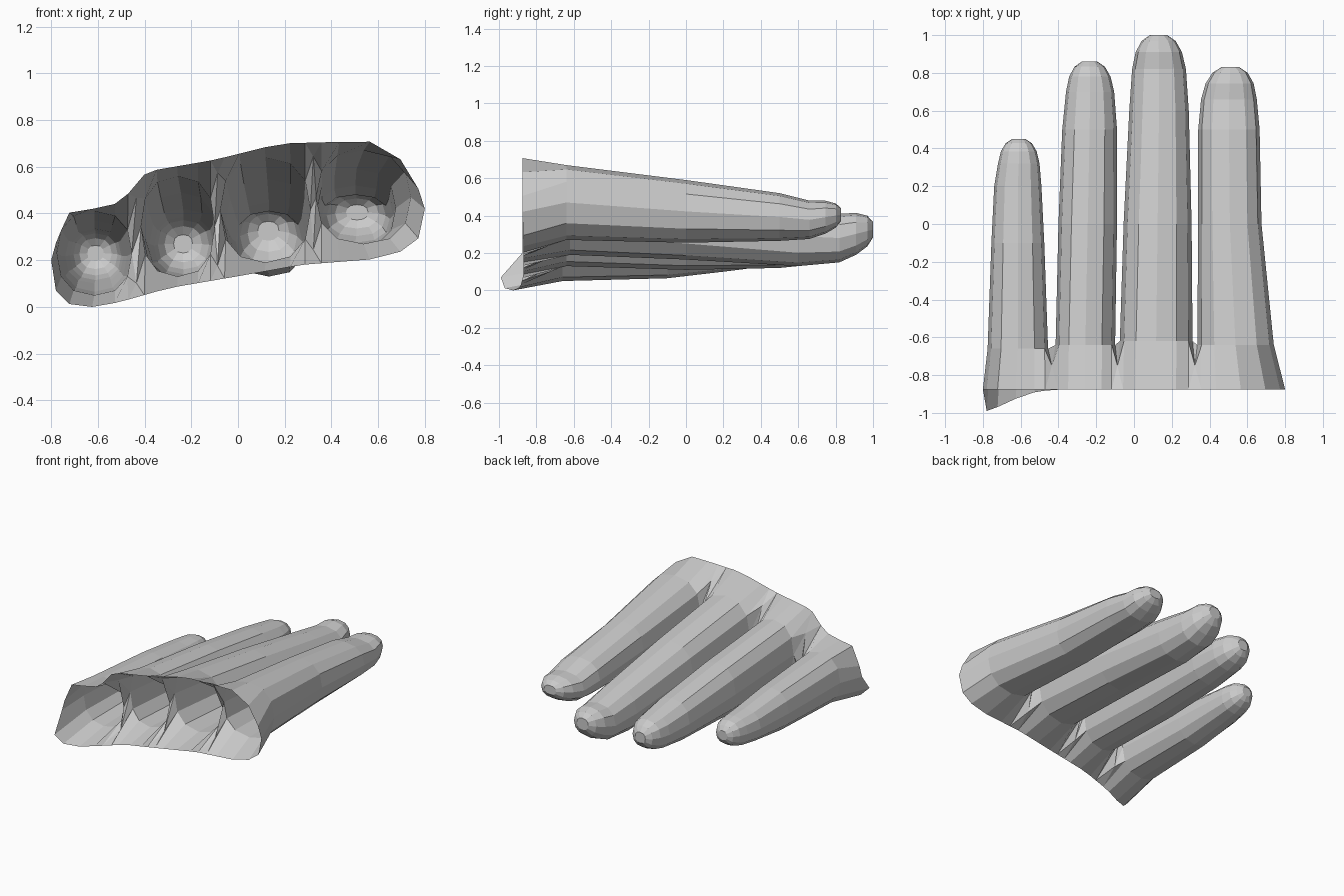
import bpy, bmesh
from math import cos, sin, pi, copysign

if "Cube" in bpy.data.objects:
    bpy.data.objects.remove(bpy.data.objects["Cube"])

N = 12  # sides per finger; 0 = right, 3 = top, 6 = left, 9 = bottom

# Each finger: stations (y, x_min, x_max, z_min, z_max), tip (x, y, z), x range at the cuff
FINGERS = [
    dict(st=[(-.66, -.775, -.455, .05, .41), (-.1, -.755, -.475, .065, .37), (.2, -.74, -.49, .10, .335),
             (.32, -.72, -.50, .115, .325)], tip=(-.61, .45, .23), cuff=(-.80, -.45)),
    dict(st=[(-.64, -.415, -.10, .13, .56), (0, -.40, -.09, .11, .49), (.5, -.38, -.09, .12, .42),
             (.70, -.36, -.105, .14, .385)], tip=(-.235, .86, .27), cuff=(-.42, -.10)),
    dict(st=[(-.62, -.075, .31, .19, .64), (0, -.055, .305, .165, .55), (.6, -.025, .29, .13, .45),
             (.82, -.01, .275, .15, .41)], tip=(.13, 1.0, .325), cuff=(-.08, .31)),
    dict(st=[(-.64, .335, .74, .27, .67), (0, .34, .675, .255, .59), (.5, .34, .665, .265, .52),
             (.66, .355, .65, .275, .48)], tip=(.51, .83, .405), cuff=(.33, .80)),
]

# Outline of the open cuff: upper edge z, lower edge z and lower edge y, by x
TOP = [(-.8, .2), (-.745, .40), (-.56, .43), (-.5, .45), (-.39, .58), (-.1, .63), (.18, .70),
       (.56, .71), (.69, .64), (.765, .53), (.8, .42)]
BOTTOM = [(-.8, .2), (-.78, .07), (-.71, 0), (-.62, 0), (-.51, .02), (-.3, .08), (.05, .14),
          (.27, .18), (.65, .21), (.77, .28), (.8, .42)]
FLAP = [(-.8, -.88), (-.778, -1.0), (-.67, -.94), (-.51, -.885), (-.3, -.87), (.8, -.87)]


def lerp_table(table, x):
    for (xa, va), (xb, vb) in zip(table, table[1:]):
        if x <= xb:
            return va + (vb - va) * max(0, (x - xa) / (xb - xa))
    return table[-1][1]


def unit(i):
    """Point on a slightly boxy unit circle."""
    c, s = cos(2 * pi * i / N), sin(2 * pi * i / N)
    return copysign(abs(c) ** .85, c), copysign(abs(s) ** .85, s)


bm = bmesh.new()


def ring(y, cx, cz, rx, rz):
    return [bm.verts.new((cx + rx * unit(i)[0], y, cz + rz * unit(i)[1])) for i in range(N)]


# Finger tubes with domed tips
roots = []
for f in FINGERS:
    rings = [ring(y, (a + b) / 2, (c + d) / 2, (b - a) / 2, (d - c) / 2) for y, a, b, c, d in f["st"]]
    y, a, b, c, d = f["st"][-1]
    tx, ty, tz = f["tip"]
    for t, s in ((.5, .86), (.83, .63), (1, .32)):
        rings.append(ring(y + (ty - y) * t, (a + b) / 2 * (1 - t) + tx * t,
                          (c + d) / 2 * (1 - t) + tz * t, (b - a) / 2 * s, (d - c) / 2 * s))
    for r, q in zip(rings, rings[1:]):
        for i in range(N):
            j = (i + 1) % N
            bm.faces.new((r[i], r[j], q[j], q[i]))
    bm.faces.new(rings[-1])
    roots.append(rings[0])

# Open cuff edge: points 1-5 run along the top, 7-11 along the bottom
last = len(FINGERS) - 1
cuffs = []
for k, f in enumerate(FINGERS):
    a, b = f["cuff"]
    edge = {}
    for i in range(N):
        if (i == 0 and k != last) or (i == 6 and k != 0):
            continue
        x = (a + b) / 2 + (b - a) / 2 * unit(i)[0]
        upper = i <= 6
        edge[i] = bm.verts.new((x, -.875 if upper else lerp_table(FLAP, x),
                                lerp_table(TOP if upper else BOTTOM, x)))
    cuffs.append(edge)

# Skin from the cuff edge to the finger roots
for root, edge in zip(roots, cuffs):
    for i in range(N):
        j = (i + 1) % N
        if i in edge and j in edge:
            bm.faces.new((edge[i], edge[j], root[j], root[i]))

# Creased webbing between neighbouring fingers
for k in range(last):
    a, b, ea, eb = roots[k], roots[k + 1], cuffs[k], cuffs[k + 1]
    x = (a[0].co.x + b[6].co.x) / 2
    for i, j, table, y, dz in ((1, 5, TOP, -.75, -.06), (11, 7, BOTTOM, -.72, .06)):
        m = bm.verts.new((x, y, lerp_table(table, x) + dz))  # bottom of the crease
        for tri in ((ea[i], m, eb[j]), (ea[i], a[i], m), (eb[j], m, b[j]),
                    (a[i], a[0], m), (b[j], m, b[6]), (a[0], b[6], m)):
            bm.faces.new(tri)

bmesh.ops.recalc_face_normals(bm, faces=bm.faces[:])
mesh = bpy.data.meshes.new("finger_shell")
bm.to_mesh(mesh)
bm.free()
obj = bpy.data.objects.new("finger_shell", mesh)
bpy.context.collection.objects.link(obj)
